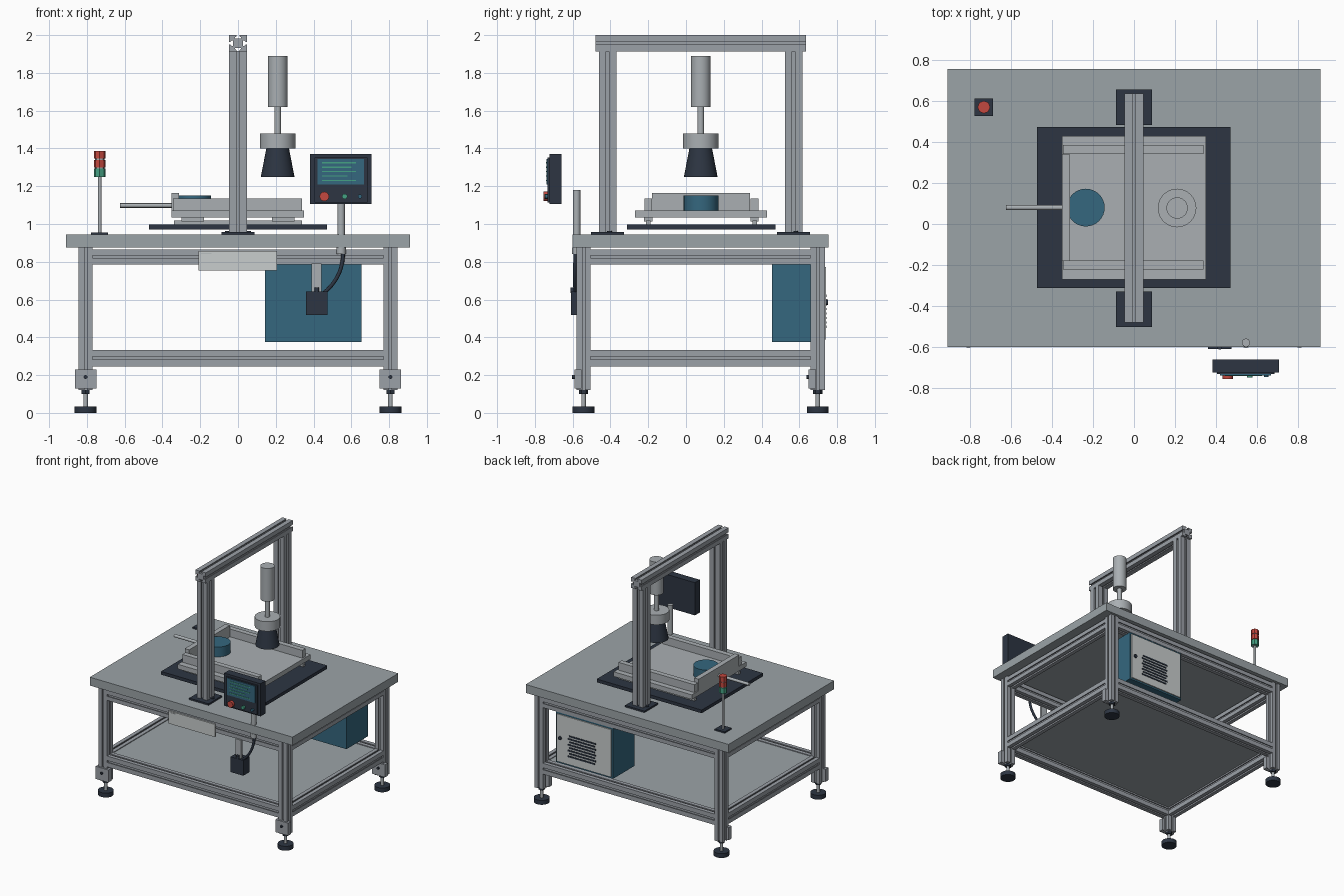
import bpy, bmesh, math
from mathutils import Vector, Matrix

if "Cube" in bpy.data.objects:
    bpy.data.objects.remove(bpy.data.objects["Cube"])


def mat(name, r, g, b):
    m = bpy.data.materials.new(name)
    m.diffuse_color = (r, g, b, 1)
    m.use_nodes = True
    m.node_tree.nodes["Principled BSDF"].inputs["Base Color"].default_value = m.diffuse_color
    return m


METAL = mat("table_grey", 0.33, 0.37, 0.39)
ALU = mat("aluminium", 0.33, 0.355, 0.39)
STEEL = mat("steel", 0.40, 0.43, 0.45)
LIGHT = mat("light_panel", 0.58, 0.61, 0.61)
DARK = mat("dark_slate", 0.026, 0.036, 0.055)
BLUE = mat("blue", 0.035, 0.135, 0.21)
RED = mat("red", 0.55, 0.065, 0.05)
GREEN = mat("green", 0.06, 0.36, 0.23)


def finish(name, bm, m, smooth=False):
    bmesh.ops.recalc_face_normals(bm, faces=bm.faces)
    me = bpy.data.meshes.new(name)
    bm.to_mesh(me)
    bm.free()
    me.materials.append(m)
    ob = bpy.data.objects.new(name, me)
    bpy.context.collection.objects.link(ob)
    if smooth:
        bpy.ops.object.select_all(action='DESELECT')
        ob.select_set(True)
        bpy.context.view_layer.objects.active = ob
        bpy.ops.object.shade_smooth_by_angle(angle=math.radians(35))
    return ob


def box(name, x, y, z, m):
    """Box from (min, max) pairs."""
    bm = bmesh.new()
    bmesh.ops.create_cube(bm, size=1)
    for v in bm.verts:
        v.co = [(a + b) / 2 + c * (b - a) for (a, b), c in zip((x, y, z), v.co)]
    return finish(name, bm, m)


def cyl(name, p0, p1, r, m, r2=None, n=32):
    """Cylinder or cone between two points."""
    p0, p1 = Vector(p0), Vector(p1)
    d = p1 - p0
    bm = bmesh.new()
    M = Matrix.Translation((p0 + p1) / 2) @ Vector((0, 0, 1)).rotation_difference(d).to_matrix().to_4x4()
    bmesh.ops.create_cone(bm, cap_ends=True, segments=n, radius1=r,
                          radius2=r if r2 is None else r2, depth=d.length, matrix=M)
    return finish(name, bm, m, n > 8)


def slot_bar(name, p0, p1, w, h=None):
    """Extruded bar with a slot along each of its four sides."""
    h = h or w
    side = [(-.5, .5), (-.09, .5), (-.09, .42), (-.17, .36), (-.17, .28),
            (.17, .28), (.17, .36), (.09, .42), (.09, .5)]
    pts = []
    for k in range(4):
        c, s = math.cos(k * math.pi / 2), math.sin(k * math.pi / 2)
        pts += [(x * c + y * s, -x * s + y * c) for x, y in side]
    p0, p1 = Vector(p0), Vector(p1)
    d = (p1 - p0).normalized()
    up = Vector((0, 1, 0)) if abs(d.z) > .5 else Vector((0, 0, 1))
    across = d.cross(up)
    bm = bmesh.new()
    vs = [bm.verts.new(p0 + across * (a * w) + up * (b * h)) for a, b in pts]
    f = bm.faces.new(vs)
    ext = bmesh.ops.extrude_face_region(bm, geom=[f])
    bmesh.ops.translate(bm, vec=p1 - p0, verts=[g for g in ext['geom'] if isinstance(g, bmesh.types.BMVert)])
    return finish(name, bm, ALU)


# Table frame: legs, feet, brackets and rails
LX, LYS, W = 0.807, (-0.5425, 0.6975), 0.075
for y in LYS:
    for x in (-LX, LX):
        slot_bar("leg", (x, y, .12), (x, y, .876), W)
        cyl("foot_pad", (x, y, 0), (x, y, .035), .058, DARK)
        cyl("foot_stem", (x, y, .03), (x, y, .13), .012, STEEL, n=16)
        cyl("foot_nut", (x, y, .1), (x, y, .12), .024, DARK, n=6)
        box("foot_bracket", (x - .057, x + .057), (y - .049, y - .01), (.128, .23), ALU)
        cyl("bracket_bolt", (x, y - .06, .19), (x, y - .04, .19), .01, DARK, n=12)
RAILS = ((.826, .08), (.29, .088))
for z, h in RAILS:
    for y in LYS:
        slot_bar("long_rail", (-.77, y, z), (.77, y, z), W, h)
    for x in (-LX, LX):
        slot_bar("side_rail", (x, LYS[0] + .037, z), (x, LYS[1] - .037, z), W, h)
box("table_top", (-.91, .91), (-.6, .755), (.876, .944), METAL)
box("lower_shelf", (-.775, .775), (-.51, .665), (.31, .328), METAL)

# Gantry
for y in (-.415, .57):
    box("gantry_base", (-.087, .087), (y - .087, y + .087), (.944, .957), DARK)
    slot_bar("gantry_post", (0, y, .957), (0, y, 1.915), .093)
    for sx in (-.058, .058):
        cyl("base_bolt", (sx, y + .01, .957), (sx, y + .01, .964), .012, DARK, n=16)
slot_bar("gantry_beam", (0, -.48, 1.957), (0, .636, 1.957), .093, .086)

# Press head
HX, HY = .21, .078
cyl("press_cylinder", (HX, HY, 1.62), (HX, HY, 1.89), .052, STEEL)
cyl("press_rod", (HX, HY, 1.47), (HX, HY, 1.63), .018, STEEL)
cyl("press_collar", (HX, HY, 1.4), (HX, HY, 1.478), .094, STEEL)
cyl("press_cone", (HX, HY, 1.25), (HX, HY, 1.4), .089, DARK, r2=.06)

# Sliding tray with its guides
box("slide_base", (-.472, .47), (-.313, .473), (.972, .998), DARK)
for y in (-.2, .363):
    box("slide_rail", (-.34, .34), (y - .012, y + .012), (.998, 1.018), STEEL)
    for x in (-.24, .24):
        box("slide_carriage", (x - .06, x + .06), (y - .022, y + .022), (1.012, 1.036), STEEL)
    box("tray_side_bar", (-.345, .338), (y - .021, y + .021), (1.07, 1.135), STEEL)
box("tray", (-.352, .35), (-.27, .428), (1.034, 1.072), STEEL)
box("tray_end_plate", (-.352, -.312), (-.18, .34), (1.07, 1.165), STEEL)
cyl("workpiece", (-.235, .08, 1.07), (-.235, .08, 1.152), .092, BLUE)
cyl("push_rod", (-.625, .08, 1.098), (-.34, .08, 1.098), .012, STEEL, n=16)

# Signal tower
TX, TY = -.732, .57
box("tower_base", (TX - .045, TX + .045), (TY - .043, TY + .043), (.944, .956), DARK)
cyl("tower_pole", (TX, TY, .95), (TX, TY, 1.25), .009, STEEL, n=16)
cyl("tower_core", (TX, TY, 1.25), (TX, TY, 1.38), .024, STEEL, n=8)
for z0, z1, m in ((1.25, 1.295, GREEN), (1.3, 1.34, RED), (1.347, 1.386, RED)):
    cyl("tower_lamp", (TX, TY, z0), (TX, TY, z1), .031, m, n=8)

# Control panel with screen and buttons
box("panel_body", (.382, .708), (-.723, -.66), (1.105, 1.37), DARK)
box("panel_bezel", (.405, .685), (-.732, -.722), (1.115, 1.352), DARK)
box("screen", (.42, .668), (-.738, -.731), (1.208, 1.345), BLUE)
for i, x1 in enumerate((.625, .6, .625, .58, .625)):
    z = 1.324 - i * .0235
    box("screen_line", (.444, x1), (-.741, -.737), (z - .003, z + .003), GREEN)
for x, r, d, m in ((.457, .025, .755, RED), (.565, .014, .748, GREEN), (.645, .011, .746, BLUE)):
    cyl("panel_button", (x, -.73, 1.146), (x, -d, 1.146), r, m, n=20)

# Panel pole with its clamp
PX, PY = .546, -.579
cyl("panel_pole", (PX, PY, .86), (PX, PY, 1.18), .02, STEEL)
cyl("pole_clamp", (PX, PY, .84), (PX, PY, .876), .025, STEEL)

# Switch box with hanger and cable
box("switch_hanger", (.39, .443), (-.592, -.575), (.62, .79), STEEL)
box("switch_box", (.36, .475), (-.61, -.53), (.518, .642), DARK)
cyl("switch_gland", (.418, -.6, .635), (.418, -.6, .665), .012, DARK, n=16)
cu = bpy.data.curves.new("cable", 'CURVE')
cu.dimensions = '3D'
cu.bevel_depth = .01
cu.bevel_resolution = 3
cu.materials.append(DARK)
sp = cu.splines.new('BEZIER')
sp.bezier_points.add(1)
for p, co, l, r in zip(sp.bezier_points, ((.556, -.585, .845), (.455, -.585, .635)),
                       ((.556, -.585, .9), (.52, -.59, .69)), ((.556, -.59, .76), (.42, -.585, .6))):
    p.co, p.handle_left, p.handle_right = co, l, r
bpy.context.collection.objects.link(bpy.data.objects.new("cable", cu))

# Front tray label plate
box("front_panel", (-.208, .206), (-.592, -.575), (.753, .856), LIGHT)
box("panel_slot", (-.195, -.14), (-.594, -.59), (.843, .847), STEEL)

# Electrical cabinet with door and louvres
box("cabinet", (.142, .655), (.455, .732), (.375, .786), BLUE)
box("cabinet_door", (.155, .642), (.73, .741), (.388, .773), LIGHT)
cyl("door_knob", (.61, .738, .585), (.61, .752, .585), .014, DARK, n=16)
for i in range(8):
    z = .62 - i * .0235
    s = .01 if i % 2 else 0
    box("louvre", (.29 + s, .53 + s), (.739, .745), (z - .006, z + .006), DARK)
